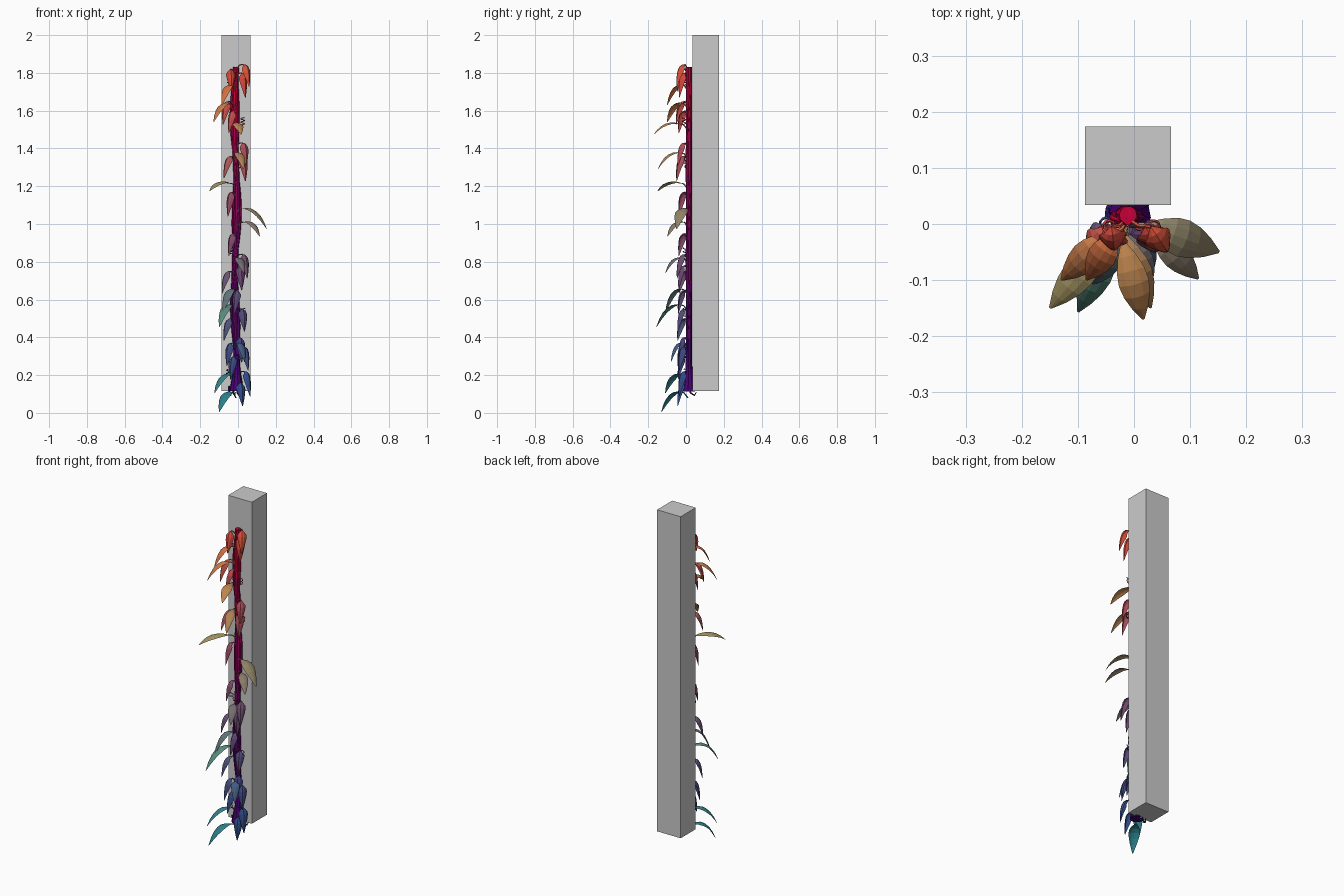
import bpy, bmesh, math, random
from mathutils import Vector

if "Cube" in bpy.data.objects:
    bpy.data.objects.remove(bpy.data.objects["Cube"])

random.seed(4)
TX, TY = -0.012, 0.018      # vine axis


def material(name, rgb):
    m = bpy.data.materials.new(name)
    m.diffuse_color = (*rgb, 1)
    m.use_nodes = True
    m.node_tree.nodes["Principled BSDF"].inputs["Base Color"].default_value = m.diffuse_color
    return m


def height_colour(z, out):
    # blue at the foot to red at the top; greener the further a leaf reaches out
    t = max(0, min(1, z / 1.8))
    return (0.02 + 0.6 * t * t + 0.1 * t, 0.02 + 2.2 * out ** 1.2, 0.22 * (1 - t) + 0.04)


def finish(bm, name, mat):
    me = bpy.data.meshes.new(name)
    bm.to_mesh(me)
    bm.free()
    ob = bpy.data.objects.new(name, me)
    bpy.context.collection.objects.link(ob)
    if mat:
        me.materials.append(mat)
    return ob


def tube(name, pts, radii, sides, mat):
    bm = bmesh.new()
    pts = [Vector(p) for p in pts]
    rings = []
    for i, p in enumerate(pts):
        d = (pts[min(i + 1, len(pts) - 1)] - pts[max(i - 1, 0)]).normalized()
        a = d.cross(Vector((0.13, 1, 0.21))).normalized()
        b = d.cross(a)
        rings.append([bm.verts.new(p + radii[i] * (a * math.cos(k * math.tau / sides)
                     + b * math.sin(k * math.tau / sides))) for k in range(sides)])
    for r, s in zip(rings, rings[1:]):
        for k in range(sides):
            bm.faces.new((r[k], r[(k + 1) % sides], s[(k + 1) % sides], s[k]))
    bm.faces.new(rings[0][::-1])
    bm.faces.new(rings[-1])
    return finish(bm, name, mat)


def leaf(i, base, tip, width, cup, bulge):
    # arched, cupped blade along a quadratic curve
    p0, p2 = Vector(base), Vector(tip)
    h = Vector((p2.x - p0.x, p2.y - p0.y, 0))
    hn = h.normalized()
    p1 = p0 + h * 0.55 + hn * bulge + Vector((0, 0, 0.2 * h.length))
    side = Vector((-hn.y, hn.x, 0))
    profile = [0.12, 0.62, 0.92, 1.0, 0.86, 0.55, 0.08]
    bm = bmesh.new()
    rows = []
    for j, w in enumerate(profile):
        t = j / (len(profile) - 1)
        p = p0 * (1 - t) ** 2 + p1 * 2 * t * (1 - t) + p2 * t * t
        d = ((p1 - p0) * (1 - t) + (p2 - p1) * t).normalized()
        n = d.cross(side).normalized()
        rows.append([bm.verts.new(p + side * (c * w * width / 2) - n * (c * c * w * width * cup))
                     for c in (-1, -0.5, 0, 0.5, 1)])
    for r, s in zip(rows, rows[1:]):
        for k in range(4):
            bm.faces.new((r[k], r[k + 1], s[k + 1], s[k]))
    m = material(f"leaf_colour_{i}", height_colour((base[2] + tip[2]) / 2, h.length))
    finish(bm, f"leaf_{i}", m)
    # leaf stalk back to the vine
    a = Vector((TX, TY - 0.008, base[2] - 0.03))
    mid = (a + p0) / 2 + Vector((0, -0.006, 0.012))
    tube(f"leaf_stalk_{i}", [a, mid, p0], [0.004, 0.0035, 0.003], 5, m)


# post
bm = bmesh.new()
bmesh.ops.create_cube(bm, size=1)
for v in bm.verts:
    v.co = Vector((-0.0105 + v.co.x * 0.153, 0.104 + v.co.y * 0.14, 1.0575 + v.co.z * 1.885))
finish(bm, "post", None)

# main stem, in coloured sections, flared at the foot
def axis(z):
    return Vector((TX + 0.006 * math.sin(z * 7), TY - 0.002, z))


def stem_radius(z):
    return 0.016 + 0.024 * max(0, 1 - (z - 0.11) / 0.13)


for s in range(6):
    zs = [0.115 + (s + k / 6) * 1.715 / 6 for k in range(7)]
    rgb = height_colour(zs[3], 0)
    m = material(f"stem_colour_{s}", (rgb[0] * 0.85 + 0.03, 0.0, rgb[2] * 0.8))
    tube(f"stem_{s}", [axis(z) for z in zs], [min(stem_radius(z), 0.038) for z in zs], 10, m)
    # two thin runners twisting beside the stem
    for q in range(2):
        pts = []
        for z in zs:
            a = z * 6 + q * math.pi
            c = axis(z)
            pts.append((c.x + 0.019 * math.cos(a), c.y + 0.008 * math.sin(a) - 0.004, z))
        tube(f"runner_{s}_{q}", pts, [0.007] * 7, 6, m)

# short roots under the foot
root = material("root_colour", (0.03, 0.01, 0.15))
for k in range(4):
    x = TX - 0.035 + k * 0.022
    tube(f"root_{k}", [(x, 0.015, 0.14), (x, 0.025, 0.105), (x + 0.008, 0.045, 0.093),
                       (x + 0.012, 0.055, 0.11)], [0.006, 0.005, 0.004, 0.002], 5, root)

# long outward leaves: base, tip, width
broad = [
    ((-0.03, -0.015, 1.735), (-0.085, -0.10, 1.63), 0.052),
    ((-0.04, -0.015, 1.64), (-0.13, -0.10, 1.54), 0.055),
    ((-0.02, -0.03, 1.53), (0.017, -0.170, 1.475), 0.055),
    ((-0.015, -0.02, 1.375), (0.03, -0.15, 1.29), 0.05),
    ((-0.04, -0.02, 1.215), (-0.150, -0.150, 1.175), 0.058),
    ((0.02, 0.0, 1.08), (0.152, -0.05, 0.975), 0.068),
    ((0.03, -0.01, 1.01), (0.115, -0.098, 0.935), 0.05),
    ((-0.01, -0.02, 0.82), (0.03, -0.11, 0.74), 0.05),
    ((-0.02, -0.02, 0.655), (-0.08, -0.11, 0.53), 0.055),
    ((-0.03, -0.02, 0.57), (-0.10, -0.157, 0.455), 0.055),
    ((0.0, -0.02, 0.37), (0.035, -0.08, 0.27), 0.045),
    ((-0.03, -0.02, 0.205), (-0.125, -0.11, 0.105), 0.055),
    ((-0.03, -0.02, 0.11), (-0.10, -0.13, 0.006), 0.06),
]
for i, (b, t, w) in enumerate(broad):
    leaf(i, b, t, w, 0.16, 0.01)

# hanging rolled leaves: base x, tip x, top z
hanging = [
    (0.03, 0.06, 1.845), (-0.04, -0.035, 1.82), (-0.05, -0.08, 1.65), (0.02, 0.04, 1.80),
    (-0.02, -0.05, 1.60), (0.025, 0.045, 1.43), (-0.03, -0.075, 1.36), (0.02, 0.04, 1.36),
    (-0.03, -0.055, 1.17), (-0.02, -0.05, 0.95), (0.025, 0.05, 0.84), (0.01, 0.02, 0.78),
    (-0.04, -0.085, 0.75), (0.0, -0.02, 0.65), (0.02, 0.035, 0.55), (-0.035, -0.075, 0.50),
    (0.01, 0.02, 0.40), (-0.035, -0.06, 0.37), (0.03, 0.055, 0.35), (0.035, 0.065, 0.22),
    (0.01, 0.025, 0.16), (-0.02, -0.04, 0.30),
]
for i, (bx, tx, z) in enumerate(hanging):
    y = random.uniform(-0.055, -0.035)
    leaf(i + len(broad), (bx, -0.005, z), (tx, y, z - random.uniform(0.115, 0.135)),
         0.05, 0.42, 0.025)

# curling tendrils
for i, (x, y, z) in enumerate([(-0.045, -0.005, 1.76), (0.025, -0.01, 1.55), (0.035, -0.005, 1.33),
                               (-0.04, -0.005, 0.86), (0.03, -0.005, 0.54), (-0.05, 0.0, 0.22)]):
    pts = [(TX, TY, z - 0.05), ((TX + x) / 2, y, z - 0.03)]
    pts += [(x + 0.011 * math.cos(k * 0.7), y + 0.011 * math.sin(k * 0.7), z - 0.02 + k * 0.002)
            for k in range(18)]
    rgb = height_colour(z, 0.03)
    tube(f"tendril_{i}", pts, [0.0025] * len(pts), 4, material(f"tendril_colour_{i}", rgb))
